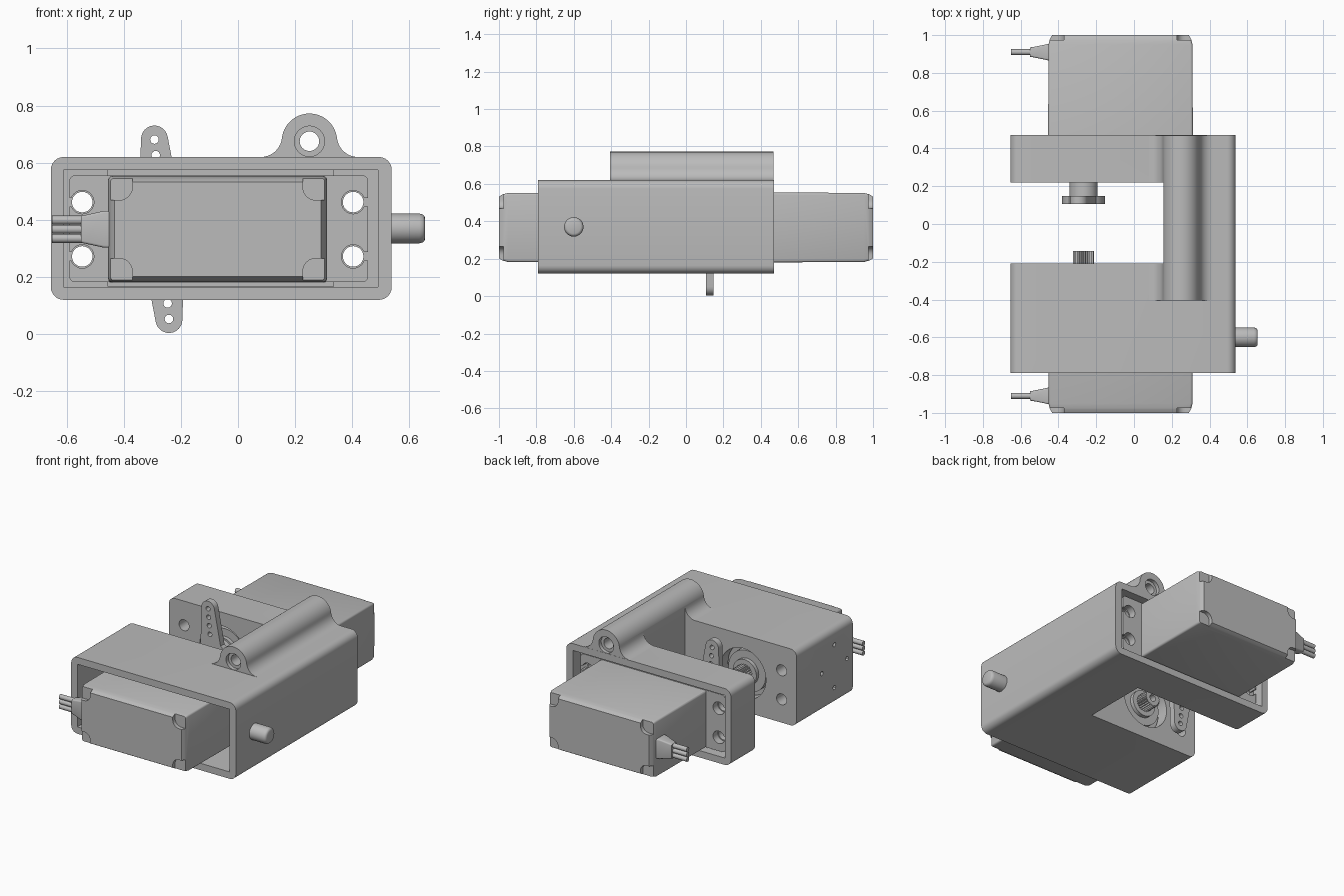
import bpy
import bmesh
from math import cos, sin, pi, radians, atan2

if "Cube" in bpy.data.objects:
    bpy.data.objects.remove(bpy.data.objects["Cube"], do_unlink=True)

grey = bpy.data.materials.new("plain grey")
grey.use_nodes = True
grey.diffuse_color = (0.5, 0.5, 0.5, 1)
grey.node_tree.nodes["Principled BSDF"].inputs["Base Color"].default_value = (0.5, 0.5, 0.5, 1)

SHAFT_X, MID_Z = -0.267, 0.367


# ---- profile helpers ----
def arc(cx, cz, r, a0, a1, n):
    return [(cx + r * cos(radians(a0 + (a1 - a0) * i / n)),
             cz + r * sin(radians(a0 + (a1 - a0) * i / n))) for i in range(n + 1)]


def circle(cx, cz, r, n=40):
    return arc(cx, cz, r, 0, 360, n)[:-1]


def rect(x0, x1, z0, z1, r=0, n=6):
    if not r:
        return [(x1, z1), (x0, z1), (x0, z0), (x1, z0)]
    corners = [(x1 - r, z1 - r), (x0 + r, z1 - r), (x0 + r, z0 + r), (x1 - r, z0 + r)]
    return [p for i, (cx, cz) in enumerate(corners)
            for p in arc(cx, cz, r, 90 * i, 90 * i + 90, n)]


# ---- solid helpers ----
def loft(name, rings, axis="y"):
    """Solid through rings of (position along axis, profile)."""
    bm = bmesh.new()
    rows = []
    for t, pts in rings:
        rows.append([bm.verts.new((a, t, b) if axis == "y" else (t, a, b)) for a, b in pts])
    n = len(rows[0])
    for lo, hi in zip(rows, rows[1:]):
        for i in range(n):
            j = (i + 1) % n
            bm.faces.new((lo[i], lo[j], hi[j], hi[i]))
    bm.faces.new(rows[0])
    bm.faces.new(rows[-1])
    bmesh.ops.recalc_face_normals(bm, faces=bm.faces)
    mesh = bpy.data.meshes.new(name)
    bm.to_mesh(mesh)
    bm.free()
    obj = bpy.data.objects.new(name, mesh)
    bpy.context.collection.objects.link(obj)
    mesh.materials.append(grey)
    return obj


def prism(name, pts, t0, t1, axis="y"):
    return loft(name, [(t0, pts), (t1, pts)], axis)


def activate(obj):
    bpy.ops.object.select_all(action="DESELECT")
    obj.select_set(True)
    bpy.context.view_layer.objects.active = obj


def cut(obj, pts, t0, t1, axis="y"):
    tool = prism("cutter", pts, t0, t1, axis)
    tool.hide_render = True
    mod = obj.modifiers.new("cut", "BOOLEAN")
    mod.operation, mod.solver, mod.object = "DIFFERENCE", "EXACT", tool
    activate(obj)
    bpy.ops.object.modifier_apply(modifier=mod.name)
    bpy.data.objects.remove(tool, do_unlink=True)


def smooth(obj):
    activate(obj)
    bpy.ops.object.shade_smooth_by_angle(angle=radians(30))


SCREWS = [(x, z) for x in (-0.545, 0.403) for z in (0.272, 0.462)]
GAP = (rect(-1, 0.155, 0, 1), -0.21, 0.22)

# ---- C-shaped bracket ----
bracket = prism("bracket", rect(-0.655, 0.538, 0.12, 0.62, 0.045), -0.79, 0.47)
cut(bracket, *GAP)
for s, mouth in ((-1, 0.9), (1, 0.6)):
    cut(bracket, rect(-0.61, 0.49, 0.165, 0.575), s * 0.39, s * mouth)
    cut(bracket, rect(-0.455, 0.335, 0.166, 0.574), s * 0.29, s * 0.45)
    cut(bracket, circle(SHAFT_X, MID_Z, 0.165), s * 0.15, s * 0.35)
for x, z in SCREWS:
    cut(bracket, circle(x, z, 0.036, 24), -0.6, 0.6)
for dy, dz in ((0.13, 0), (-0.13, 0), (0, 0.14), (0, -0.14)):
    cut(bracket, circle(-0.6 + dy, 0.37 + dz, 0.014, 12), -0.7, -0.58, "x")
smooth(bracket)

# ---- hinge tube with flared base ----
TX, TZ, TR, FR, FD = 0.25, 0.675, 0.097, 0.074, 0.17
tilt = math_tilt = atan2(TZ - 0.62 - FR, FD) * 180 / pi
profile = (arc(TX - FD, 0.62 + FR, FR, -90, tilt, 10)
           + arc(TX, TZ, TR, 180 + tilt, -tilt, 28)[1:-1]
           + arc(TX + FD, 0.62 + FR, FR, 180 - tilt, 270, 10))
tube = prism("hinge_tube", profile, -0.405, 0.469)
cut(tube, *GAP)
cut(tube, circle(TX, TZ, 0.034), -0.6, 0.6)
for y0, y1 in ((-0.5, -0.38), (0.445, 0.6)):
    cut(tube, circle(TX, TZ, 0.053), y0, y1)
smooth(tube)

# ---- side pivot pin with rounded end ----
pin = loft("pivot_pin", [(x, circle(-0.6, 0.37, r)) for x, r in
                         ((0.52, 0.052), (0.635, 0.052), (0.646, 0.049),
                          (0.652, 0.044), (0.655, 0.036))], "x")
smooth(pin)


# ---- servo motors, mirrored front to back ----
def servo(prefix, s):
    def body_ring(inset):
        return rect(-0.455 + inset, 0.312 - inset, 0.18 + inset, 0.554 - inset, 0.012, 3)

    body = loft(prefix + "_servo_body", [(s * y, body_ring(i)) for y, i in
                                         ((0.3, 0), (0.95, 0.002), (0.98, 0.01), (1.0, 0.022))])
    for x in (-0.455, 0.312):
        for z in (0.18, 0.554):
            cut(body, rect(x - 0.085, x + 0.085, z - 0.085, z + 0.085, 0.045), s * 0.975, s * 1.1)
    smooth(body)

    # Mounting flange with open screw slots
    flange = prism(prefix + "_servo_flange", rect(-0.59, 0.455, 0.182, 0.556, 0.02), s * 0.392, s * 0.44)
    for x, z in SCREWS:
        cut(flange, circle(x, z, 0.041, 24), s * 0.3, s * 0.5)
        side = -1 if x < 0 else 1
        cut(flange, rect(min(x, x + side * 0.2), max(x, x + side * 0.2), z - 0.015, z + 0.015),
            s * 0.3, s * 0.5)
    smooth(flange)

    # Stepped gear housing and toothed output shaft
    for label, r, y in (("gear_housing", 0.135, 0.25), ("shaft_collar", 0.085, 0.225)):
        smooth(prism(prefix + "_" + label, circle(SHAFT_X, MID_Z, r), s * y, s * 0.32))
    teeth = [(SHAFT_X + r * cos(pi * i / 24), MID_Z + r * sin(pi * i / 24))
             for i in range(48) for r in [0.056 if i % 2 else 0.048]]
    shaft = prism(prefix + "_output_shaft", teeth, s * 0.142, s * 0.3)
    cut(shaft, circle(SHAFT_X, MID_Z, 0.022, 20), s * 0.1, s * 0.22)

    # Cable boot and three wires
    yc = s * 0.91
    boot = loft(prefix + "_cable_boot", [
        (x, rect(yc - hy, yc + hy, MID_Z - hz, MID_Z + hz, 0.008, 3))
        for x, hy, hz in ((-0.44, 0.047, 0.065), (-0.47, 0.04, 0.064),
                          (-0.535, 0.027, 0.05), (-0.55, 0.025, 0.047))], "x")
    smooth(boot)
    for i in (-1, 0, 1):
        smooth(prism(prefix + "_wire", circle(yc, MID_Z + i * 0.032, 0.0155, 16), -0.65, -0.54, "x"))


servo("front", -1)
servo("rear", 1)

# ---- two-armed horn on the rear servo ----
lean = radians(4.6)


def turn(pts):
    return [(SHAFT_X + x * cos(lean) - z * sin(lean),
             MID_Z + x * sin(lean) + z * cos(lean)) for x, z in pts]


outline = (arc(0, 0.317, 0.047, 5, 175, 12) + arc(0, 0, 0.113, 130, 230, 14)
           + arc(0, -0.317, 0.047, 185, 355, 12) + arc(0, 0, 0.113, -50, 50, 14))
horn = prism("horn_arm", turn(outline), 0.107, 0.148)
hub = prism("horn_hub", circle(SHAFT_X, MID_Z, 0.075), 0.147, 0.224)
for side in (-1, 1):
    for d in (0.315, 0.26, 0.205, 0.15):
        hx, hz = turn([(0, side * d)])[0]
        cut(horn, circle(hx, hz, 0.015, 16), 0, 0.2)
cut(horn, circle(SHAFT_X, MID_Z, 0.04, 24), 0, 0.2)
smooth(horn)
smooth(hub)
